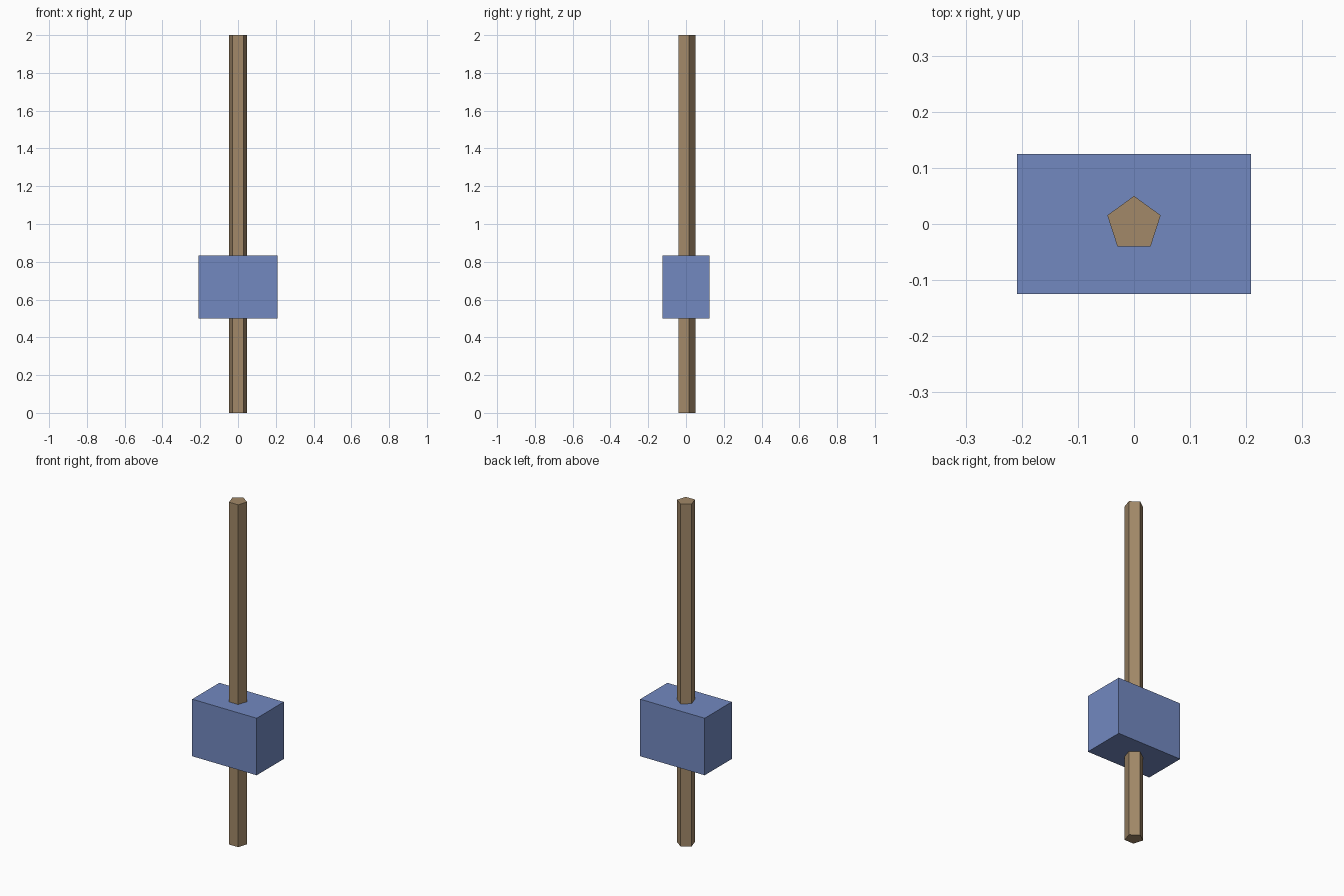
import bpy
import bmesh
import math

if "Cube" in bpy.data.objects:
    bpy.data.objects.remove(bpy.data.objects["Cube"])


def prism(name, profile, z0, z1, color):
    """Extrude a flat outline from z0 up to z1 as a flat-shaded solid."""
    bm = bmesh.new()
    base = bm.faces.new([bm.verts.new((x, y, z0)) for x, y in profile])
    top = bmesh.ops.extrude_face_region(bm, geom=[base], use_keep_orig=True)
    moved = [g for g in top["geom"] if isinstance(g, bmesh.types.BMVert)]
    bmesh.ops.translate(bm, verts=moved, vec=(0, 0, z1 - z0))
    bmesh.ops.recalc_face_normals(bm, faces=bm.faces)
    mesh = bpy.data.meshes.new(name)
    bm.to_mesh(mesh)
    bm.free()
    mat = bpy.data.materials.new(name + "_color")
    mat.diffuse_color = color
    mat.use_nodes = True
    mat.node_tree.nodes["Principled BSDF"].inputs["Base Color"].default_value = mat.diffuse_color
    mesh.materials.append(mat)
    obj = bpy.data.objects.new(name, mesh)
    bpy.context.collection.objects.link(obj)
    return obj


# Five-sided handle with one corner pointing to the back
pentagon = [(0.05 * math.cos(a), 0.05 * math.sin(a))
            for a in (math.pi / 2 + i * math.tau / 5 for i in range(5))]
prism("pole", pentagon, 0, 2, (0.36, 0.25, 0.14, 1))

# Rectangular block threaded on the pole
hx, hy = 0.2083, 0.125
block = [(-hx, -hy), (hx, -hy), (hx, hy), (-hx, hy)]
prism("block", block, 0.5, 0.8333, (0.17, 0.25, 0.53, 1))
